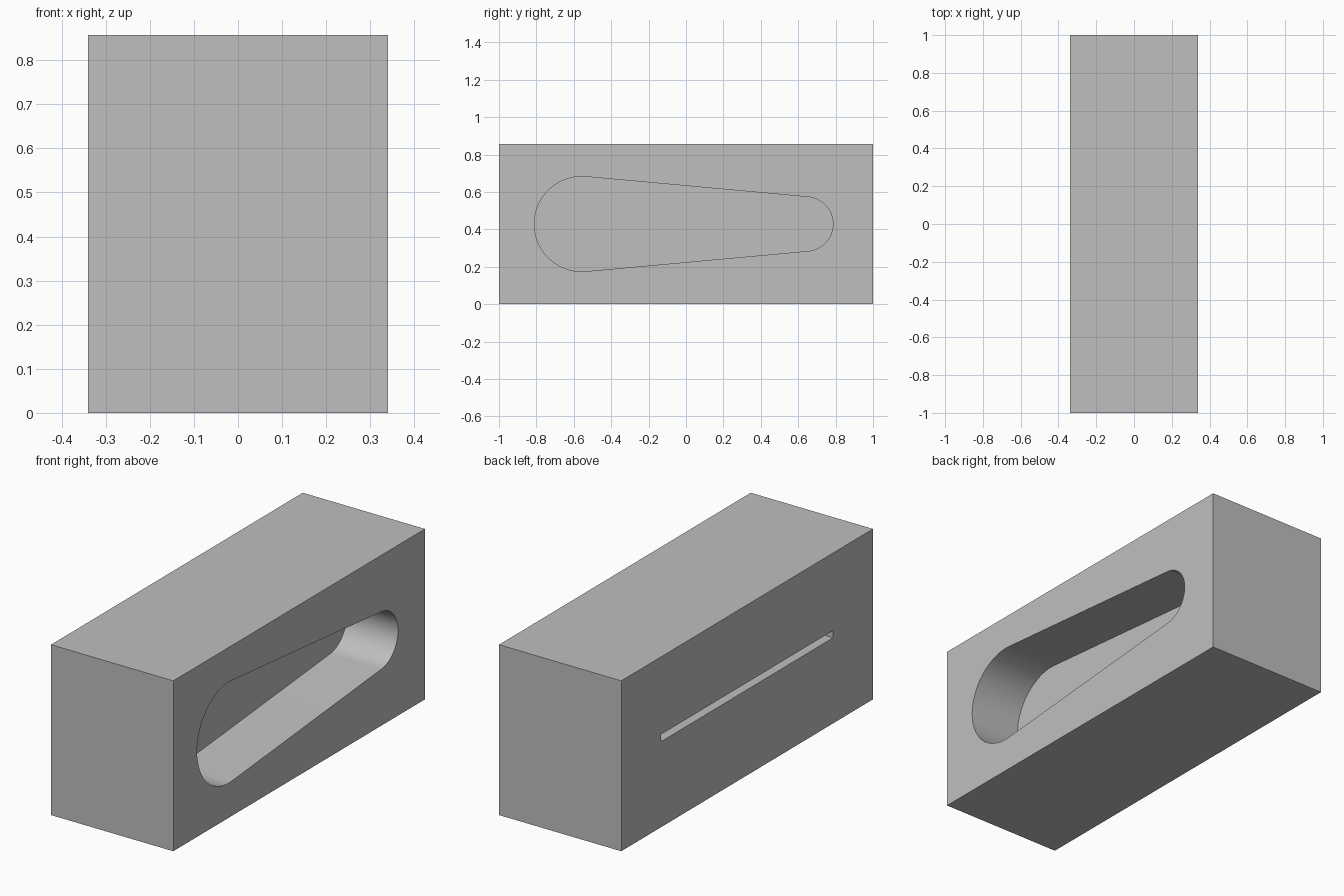
import bpy, bmesh, math

cube = bpy.data.objects.get("Cube")
if cube:
    bpy.data.objects.remove(cube, do_unlink=True)

W, L, H = 0.68, 2.0, 0.857
MID = H / 2

grey = bpy.data.materials.new("plain grey")
grey.use_nodes = True
colour = (0.52, 0.52, 0.52, 1)
grey.diffuse_color = colour
grey.node_tree.nodes["Principled BSDF"].inputs["Base Color"].default_value = colour


def prism(name, outline, x0, x1):
    """Extrude a (y, z) outline along x."""
    bm = bmesh.new()
    face = bm.faces.new([bm.verts.new((x0, y, z)) for y, z in outline])
    new = bmesh.ops.extrude_face_region(bm, geom=[face])["geom"]
    bmesh.ops.translate(bm, vec=(x1 - x0, 0, 0),
                        verts=[v for v in new if isinstance(v, bmesh.types.BMVert)])
    bmesh.ops.recalc_face_normals(bm, faces=bm.faces)
    mesh = bpy.data.meshes.new(name)
    bm.to_mesh(mesh)
    bm.free()
    mesh.materials.append(grey)
    obj = bpy.data.objects.new(name, mesh)
    bpy.context.collection.objects.link(obj)
    return obj


def rect(y0, y1, z0, z1):
    return [(y0, z0), (y1, z0), (y1, z1), (y0, z1)]


def arc(y, r, start, end, steps=40):
    angles = [start + (end - start) * i / steps for i in range(steps + 1)]
    return [(y + r * math.cos(a), MID + r * math.sin(a)) for a in angles]


# Solid block
block = prism("block", rect(-L / 2, L / 2, 0, H), -W / 2, W / 2)

# Tapered round-ended pocket: two arcs joined by their common tangents
big_y, big_r, small_y, small_r = -0.557, 0.254, 0.641, 0.145
t = math.acos((big_r - small_r) / (small_y - big_y))
outline = arc(small_y, small_r, -t, t) + arc(big_y, big_r, t, 2 * math.pi - t)
pocket = prism("pocket_cutter", outline, W / 2 - 0.286, W / 2 + 0.1)

# Thin blind slot in the opposite side
slot = prism("slot_cutter", rect(-0.683, 0.683, MID + 0.002, MID + 0.038),
             -W / 2 - 0.1, -W / 2 + 0.25)

# Cut both recesses and drop the cutters
bpy.ops.object.select_all(action="DESELECT")
block.select_set(True)
bpy.context.view_layer.objects.active = block
for cutter in (pocket, slot):
    cutter.hide_render = True
    cut = block.modifiers.new(cutter.name, "BOOLEAN")
    cut.operation = "DIFFERENCE"
    cut.solver = "EXACT"
    cut.object = cutter
    bpy.ops.object.modifier_apply(modifier=cut.name)
    bpy.data.objects.remove(cutter, do_unlink=True)

bpy.ops.object.shade_smooth_by_angle(angle=math.radians(30))
